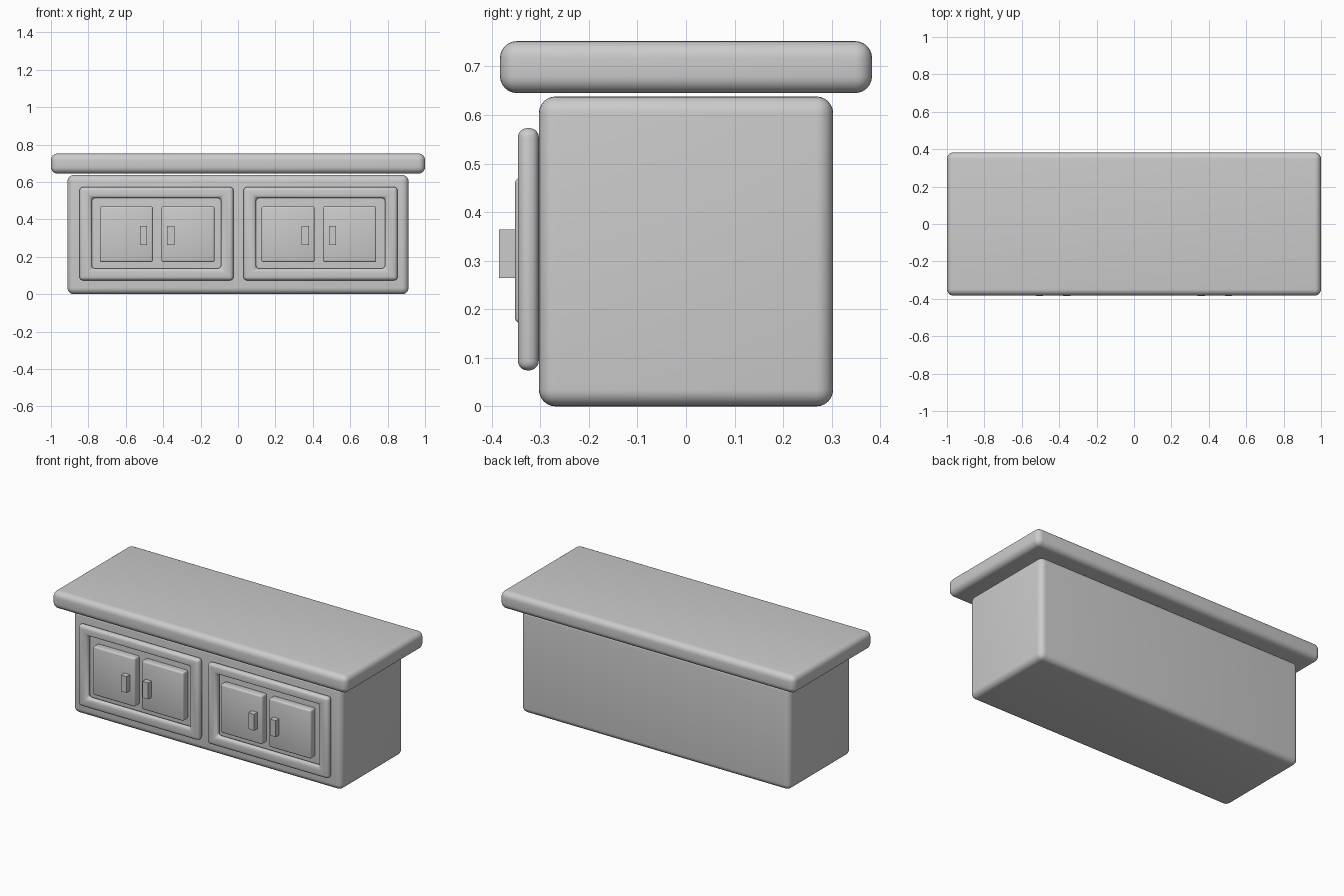
import bpy, bmesh, math

if "Cube" in bpy.data.objects:
    bpy.data.objects.remove(bpy.data.objects["Cube"])


def finish(name, bm, bevel, segments):
    bmesh.ops.recalc_face_normals(bm, faces=bm.faces)
    mesh = bpy.data.meshes.new(name)
    bm.to_mesh(mesh)
    bm.free()
    ob = bpy.data.objects.new(name, mesh)
    bpy.context.collection.objects.link(ob)
    if bevel:
        mod = ob.modifiers.new("rounding", 'BEVEL')
        mod.width = bevel
        mod.segments = segments
        mod.limit_method = 'ANGLE'
        mod.angle_limit = math.radians(40)
        bpy.ops.object.select_all(action='DESELECT')
        ob.select_set(True)
        bpy.context.view_layer.objects.active = ob
        bpy.ops.object.modifier_apply(modifier=mod.name)
        bpy.ops.object.shade_smooth_by_angle(angle=math.radians(40))
    return ob


def box(name, x, y, z, bevel=0, segments=4):
    bm = bmesh.new()
    bmesh.ops.create_cube(bm, size=1)
    for v in bm.verts:
        for i, (a, b) in enumerate((x, y, z)):
            v.co[i] = a if v.co[i] < 0 else b
    return finish(name, bm, bevel, segments)


def ring(name, outer, inner, y, bevel, segments=5):
    """Rectangular frame; outer and inner are (x0, x1, z0, z1)."""
    bm = bmesh.new()
    loops = []
    for (x0, x1, z0, z1), d in ((outer, y[0]), (inner, y[0]), (inner, y[1]), (outer, y[1])):
        corners = ((x0, z0), (x1, z0), (x1, z1), (x0, z1))
        loops.append([bm.verts.new((cx, d, cz)) for cx, cz in corners])
    for k in range(4):
        a, b = loops[k], loops[(k + 1) % 4]
        for i in range(4):
            j = (i + 1) % 4
            bm.faces.new((a[i], a[j], b[j], b[i]))
    return finish(name, bm, bevel, segments)


# Tabletop and cabinet body
box("tabletop", (-1, 1), (-0.383, 0.383), (0.645, 0.752), 0.035, 6)
box("cabinet_body", (-0.912, 0.912), (-0.303, 0.303), (0, 0.638), 0.035, 6)

# Raised frames around each pair of doors
for side, cx in (("left", -0.436), ("right", 0.441)):
    ring(side + "_door_frame",
         (cx - 0.412, cx + 0.412, 0.074, 0.573),
         (cx - 0.345, cx + 0.345, 0.137, 0.515),
         (-0.346, -0.303), 0.02)

# Doors and handles, mirrored about the centre
for side, s in (("left", -1), ("right", 1)):
    for part, door, handle in (("inner", (0.126, 0.409), (0.340, 0.379)),
                               ("outer", (0.455, 0.739), (0.487, 0.525))):
        dx = sorted(s * v for v in door)
        hx = sorted(s * v for v in handle)
        box(f"{side}_{part}_door", dx, (-0.352, -0.300), (0.172, 0.470), 0.01, 3)
        box(f"{side}_{part}_handle", hx, (-0.385, -0.345), (0.264, 0.364))
